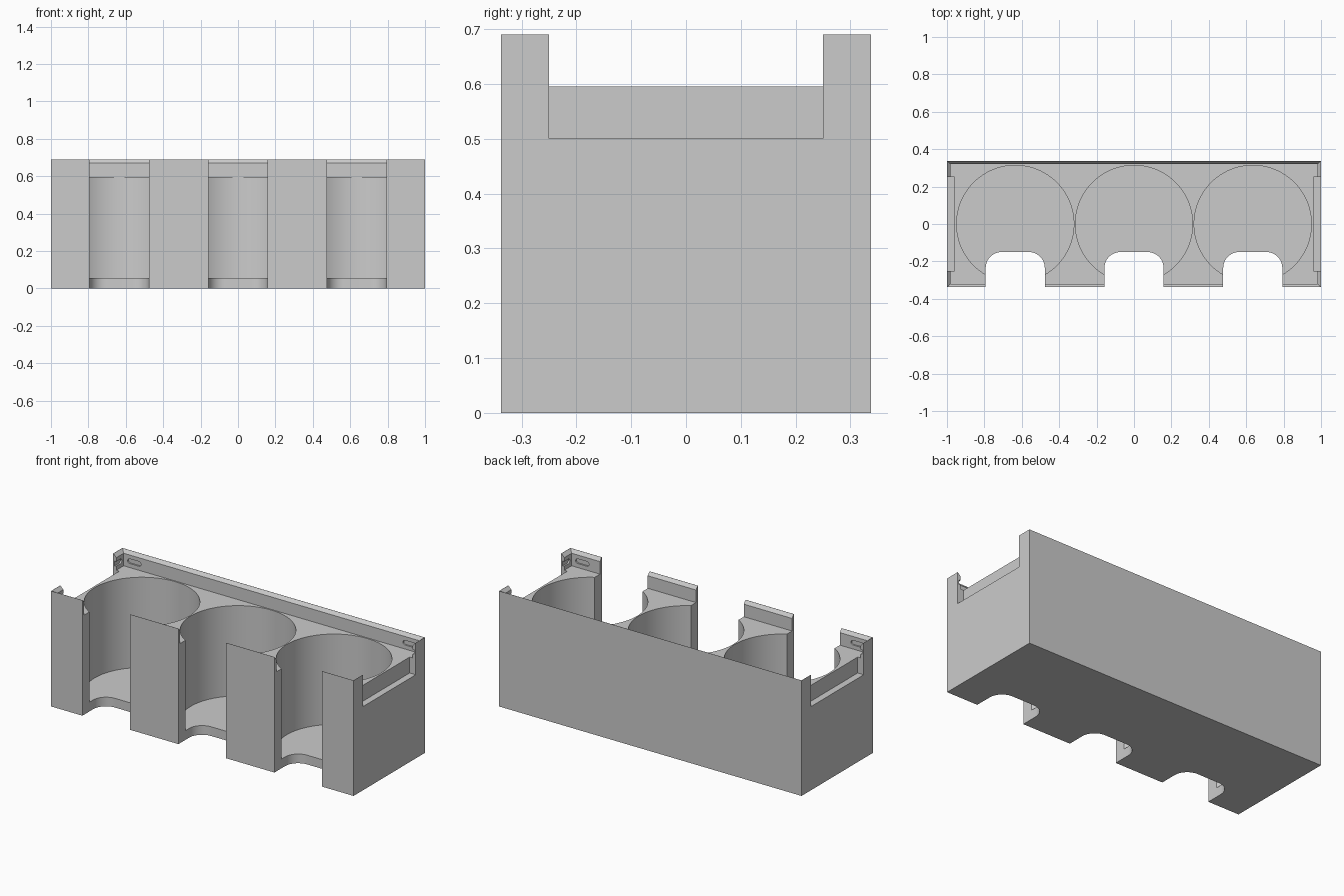
import bpy
import bmesh
from math import cos, sin, pi
from mathutils import Vector

old = bpy.data.objects.get("Cube")
if old:
    bpy.data.objects.remove(old, do_unlink=True)

HALF_Y, HEIGHT, DECK = 0.337, 0.69, 0.595
CELLS = (-0.635, 0, 0.635)

grey = bpy.data.materials.new("light_grey")
grey.use_nodes = True
colour = (0.6, 0.6, 0.6, 1)
grey.diffuse_color = colour
grey.node_tree.nodes["Principled BSDF"].inputs["Base Color"].default_value = colour


def loft(name, rings):
    """Closed solid through a list of matching point rings."""
    bm = bmesh.new()
    loops = [[bm.verts.new(p) for p in ring] for ring in rings]
    n = len(loops[0])
    for a, b in zip(loops, loops[1:]):
        for i in range(n):
            j = (i + 1) % n
            bm.faces.new((a[i], a[j], b[j], b[i]))
    bm.faces.new(loops[0])
    bm.faces.new(loops[-1])
    bmesh.ops.recalc_face_normals(bm, faces=bm.faces)
    mesh = bpy.data.meshes.new(name)
    bm.to_mesh(mesh)
    bm.free()
    mesh.materials.append(grey)
    ob = bpy.data.objects.new(name, mesh)
    bpy.context.collection.objects.link(ob)
    return ob


def rect(hx, hy, z, cx=0):
    return [(cx + sx * hx, sy * hy, z) for sx, sy in ((-1, -1), (1, -1), (1, 1), (-1, 1))]


def arc(cx, cy, r, start, end, steps):
    angles = [start + (end - start) * i / steps for i in range(steps + 1)]
    return [(cx + r * cos(a), cy + r * sin(a)) for a in angles]


def prism(name, outline, low, high):
    return loft(name, [[(x, y, z) for x, y in outline] for z in (low, high)])


def cut(ob, cutter):
    cutter.hide_render = True
    mod = ob.modifiers.new("cut", 'BOOLEAN')
    mod.operation = 'DIFFERENCE'
    mod.solver = 'EXACT'
    mod.object = cutter
    bpy.context.view_layer.objects.active = ob
    bpy.ops.object.modifier_apply(modifier=mod.name)
    bpy.data.objects.remove(cutter, do_unlink=True)


# Outer block
body = loft("holder_body", [rect(1, HALF_Y, 0), rect(1, HALF_Y, HEIGHT)])

# Lid recess with a flared rim
cut(body, loft("lid_recess", [rect(0.98, 0.32, DECK), rect(0.98, 0.32, 0.67),
                              rect(1.008, 0.344, 0.70)]))

# Round wells and the finger slots in front of them
for x in CELLS:
    cut(body, prism("well", arc(x, 0, 0.3135, 0, 2 * pi, 96)[:-1], 0.055, 0.8))
    r, w, back = 0.085, 0.158, -0.15
    outline = [(x - w, -0.5), (x + w, -0.5)]
    outline += arc(x + w - r, back - r, r, 0, pi / 2, 12)
    outline += arc(x - w + r, back - r, r, pi / 2, pi, 12)
    cut(body, prism("finger_slot", outline, -0.1, 0.8))

# Notches in both ends
for side in (-1, 1):
    cut(body, loft("end_notch", [rect(0.06, 0.25, z, side * 1.02) for z in (0.5, 0.8)]))

# Pill-shaped snap grooves inside the rim corners
pill = arc(0.03, 0, 0.014, -pi / 2, pi / 2, 8) + arc(-0.03, 0, 0.014, pi / 2, 3 * pi / 2, 8)
for side in (-1, 1):
    cut(body, loft("rim_groove", [[(side * 0.91 + u, y, 0.633 + v) for u, v in pill]
                                  for y in (-0.329, 0.329)]))
    cut(body, loft("end_groove", [[(x, side * 0.26 + u, 0.633 + v) for u, v in pill]
                                  for x in (-0.99, 0.99)]))

# Smooth wells, crisp edges
bpy.ops.object.select_all(action='DESELECT')
body.select_set(True)
bpy.context.view_layer.objects.active = body
bpy.ops.object.shade_smooth_by_angle(angle=pi / 6)
